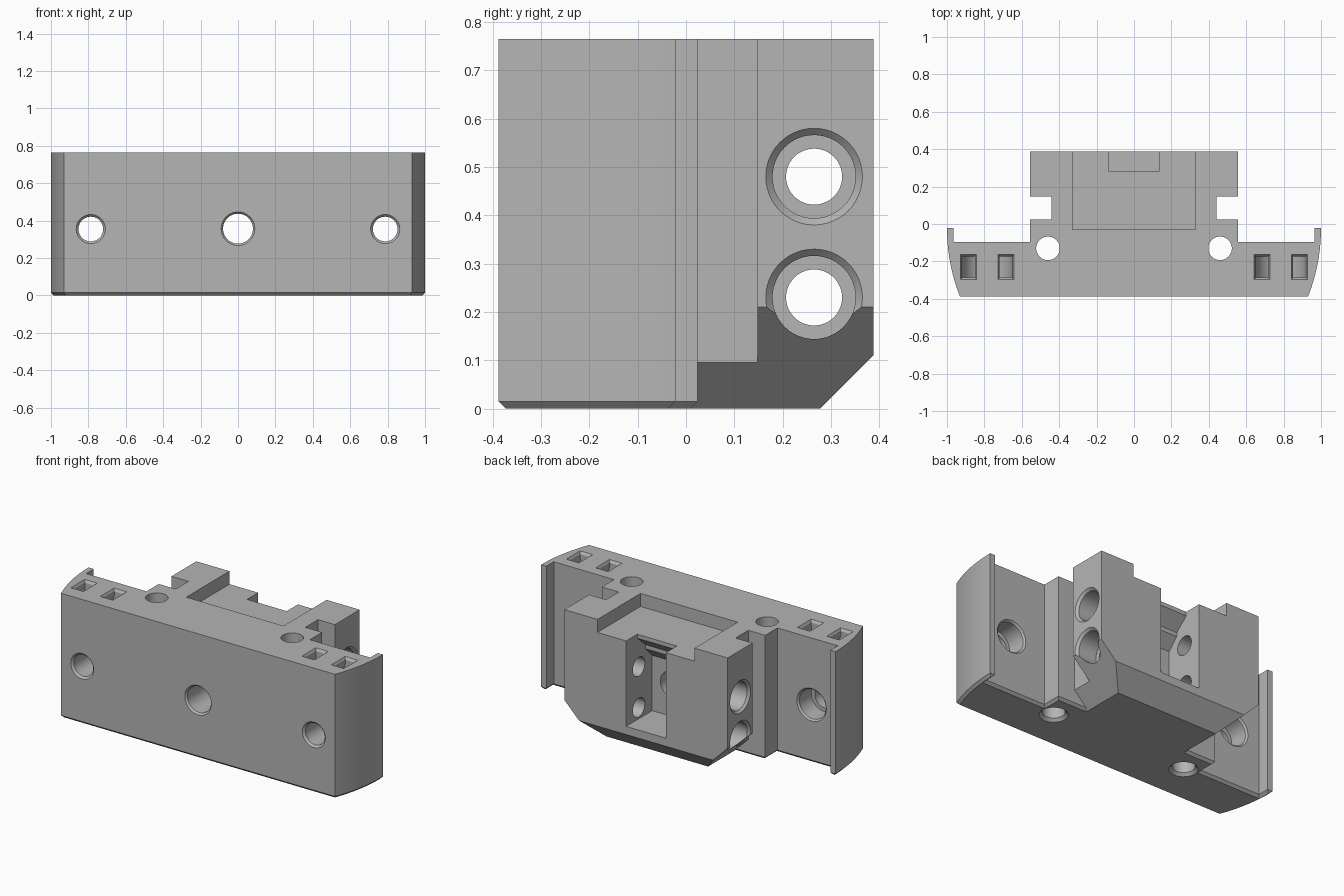
import bpy, bmesh, math
from mathutils import Matrix, Vector

cube = bpy.data.objects.get("Cube")
if cube:
    bpy.data.objects.remove(cube)

grey = bpy.data.materials.new("plain grey")
grey.use_nodes = True
grey.diffuse_color = (0.46, 0.46, 0.46, 1)
grey.node_tree.nodes["Principled BSDF"].inputs["Base Color"].default_value = (0.46, 0.46, 0.46, 1)

TOP, BACK, HALF = 0.765, 0.388, 0.555
AXES = {"x": ((0, 1, 0), (0, 0, 1), (1, 0, 0)),
        "y": ((1, 0, 0), (0, 0, 1), (0, 1, 0)),
        "z": ((1, 0, 0), (0, 1, 0), (0, 0, 1))}


def finish(bm, name):
    bmesh.ops.recalc_face_normals(bm, faces=bm.faces)
    mesh = bpy.data.meshes.new(name)
    bm.to_mesh(mesh)
    bm.free()
    mesh.materials.append(grey)
    ob = bpy.data.objects.new(name, mesh)
    bpy.context.collection.objects.link(ob)
    return ob


def prism(name, axis, outline, low, high, bevel=0):
    """Extrude a 2D outline along an axis; optionally bevel its low rim."""
    u, v, w = (Vector(a) for a in AXES[axis])
    bm = bmesh.new()
    ends = [[bm.verts.new(u * a + v * b + w * h) for a, b in outline] for h in (low, high)]
    base = bm.faces.new(ends[0])
    bm.faces.new(ends[1])
    n = len(outline)
    for i in range(n):
        j = (i + 1) % n
        bm.faces.new((ends[0][i], ends[0][j], ends[1][j], ends[1][i]))
    if bevel:
        bmesh.ops.recalc_face_normals(bm, faces=bm.faces)
        bmesh.ops.bevel(bm, geom=list(base.edges), offset=bevel, segments=1, affect='EDGES')
    return finish(bm, name)


def box(name, x0, x1, y0, y1, z0, z1):
    return prism(name, "z", [(x0, y0), (x1, y0), (x1, y1), (x0, y1)], z0, z1)


def bore(name, axis, centre, steps, sides=48):
    """Stepped round cutter: steps are (position along axis, radius)."""
    u, v, w = (Vector(a) for a in AXES[axis])
    bm = bmesh.new()
    rings = []
    for h, r in steps:
        rings.append([bm.verts.new(u * (centre[0] + r * math.cos(t)) + v * (centre[1] + r * math.sin(t)) + w * h)
                      for t in (math.tau * i / sides for i in range(sides))])
    bm.faces.new(rings[0])
    bm.faces.new(rings[-1])
    for a, b in zip(rings, rings[1:]):
        for i in range(sides):
            j = (i + 1) % sides
            bm.faces.new((a[i], a[j], b[j], b[i]))
    return finish(bm, name)


def combine(body, tool, operation='DIFFERENCE'):
    mod = body.modifiers.new("shape", 'BOOLEAN')
    mod.operation, mod.solver, mod.object = operation, 'EXACT', tool
    bpy.context.view_layer.objects.active = body
    bpy.ops.object.modifier_apply(modifier=mod.name)
    bpy.data.objects.remove(tool)


# Front plate with curved ends and thin rear lips
FLANGE = -0.022
arc_end = math.asin(BACK + FLANGE)
right_side = [(math.cos(arc_end * (1 - i / 12)), FLANGE - math.sin(arc_end * (1 - i / 12))) for i in range(13)]
right_side += [(0.965, FLANGE), (0.965, -0.095), (HALF, -0.095), (HALF, 0.024)]
outline = right_side + [(-x, y) for x, y in reversed(right_side)]
body = prism("mounting_block", "z", outline, 0, TOP, bevel=0.015)

# Rear block with sloping lower sides
section = [(0.345, 0), (HALF, 0.21), (HALF, TOP)]
section += [(-x, z) for x, z in reversed(section)]
combine(body, prism("rear_block", "y", section, -0.12, BACK), 'UNION')

# Sloping lower rear edge
combine(body, prism("rear_slope", "x", [(0.278, 0), (0.258, -0.02), (0.5, -0.02), (0.5, 0.222)], -1, 1))

# Shallow top recess
combine(body, box("top_recess", -0.33, 0.33, -0.03, 0.5, 0.685, 0.9))

# Rear slot with a stepped, sloping overhang
slot = [(0.5, 0.16), (0.135, 0.16), (0.135, 0.5), (0.2, 0.565), (0.2, 0.59),
        (0.28, 0.66), (0.28, 0.8), (0.5, 0.8)]
combine(body, prism("rear_slot", "x", slot, -0.135, 0.135))

# Centre hole and cross holes
combine(body, bore("centre_hole", "y", (0, 0.357), [(-0.4, 0.1), (-0.376, 0.08), (0.2, 0.08)]))
for z in (0.23, 0.48):
    half = [(0.575, 0.12), (0.541, 0.086), (0.42, 0.086), (0.42, 0.058)]
    steps = [(-x, r) for x, r in half] + [(x, r) for x, r in reversed(half)]
    combine(body, bore("cross_hole", "x", (0.265, z), steps))

for s in (-1, 1):
    # Side grooves
    x0, x1 = sorted((s * 0.44, s * 0.7))
    combine(body, box("side_groove", x0, x1, 0.024, 0.148, -0.1, 0.9))
    # Vertical holes
    combine(body, bore("vertical_hole", "z", (s * 0.46, -0.13),
                       [(-0.01, 0.09), (0.017, 0.063), (0.9, 0.063)]))
    # Outer screw holes, wider at the rear
    combine(body, bore("screw_hole", "y", (s * 0.787, 0.355),
                       [(-0.4, 0.09), (-0.376, 0.066), (-0.22, 0.066), (-0.22, 0.09),
                        (-0.105, 0.09), (-0.08, 0.115)]))
    # Curved strap channel joining two top openings
    cx, cz = s * 0.785, 0.735
    angles = [math.pi * (1 + i / 16) for i in range(17)]
    outer = [(cx + 0.135 * math.cos(t), cz + 0.135 * math.sin(t)) for t in angles]
    inner = [(cx + 0.066 * math.cos(t), cz + 0.066 * math.sin(t)) for t in reversed(angles)]
    channel = [(cx - 0.135, 0.8)] + outer + [(cx + 0.135, 0.8), (cx + 0.066, 0.8)] + inner + [(cx - 0.066, 0.8)]
    combine(body, prism("strap_channel", "y", channel, -0.287, -0.173))
    # Tapered lips of the openings
    for side in (-0.1, 0.1):
        bm = bmesh.new()
        bmesh.ops.create_cube(bm, size=1, matrix=Matrix.Translation((cx + side, -0.23, 0.765))
                              @ Matrix.Diagonal((0.102, 0.154, 0.03, 1)))
        for v in bm.verts:
            if v.co.z < TOP:
                v.co.x = cx + side + (v.co.x - cx - side) * 0.68
                v.co.y = -0.23 + (v.co.y + 0.23) * 0.74
        combine(body, finish(bm, "opening_lip"))

# Smooth round surfaces, keep the edges crisp
bpy.ops.object.select_all(action='DESELECT')
body.select_set(True)
bpy.context.view_layer.objects.active = body
bpy.ops.object.shade_smooth_by_angle(angle=math.radians(25))
